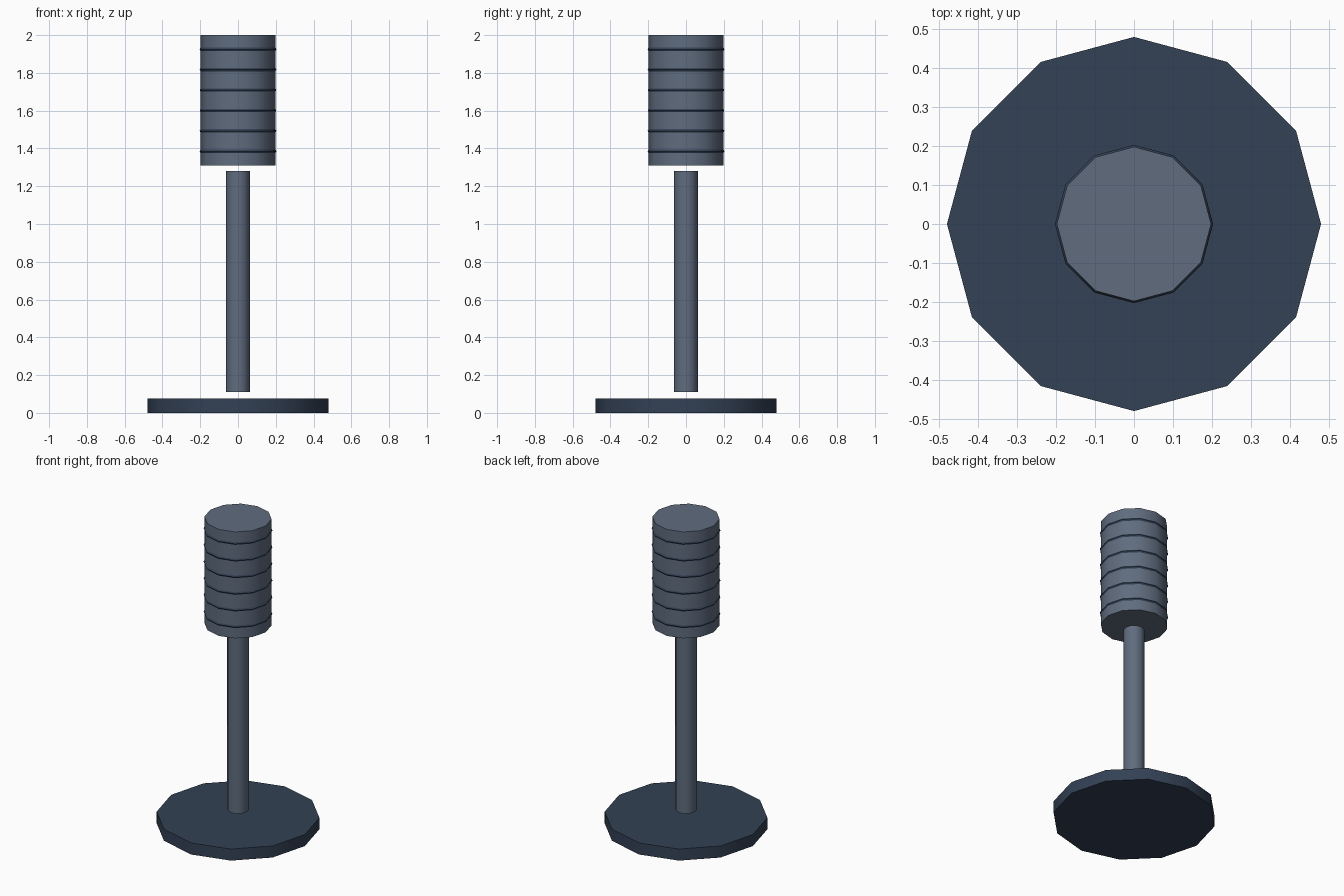
import bpy
from math import radians

if "Cube" in bpy.data.objects:
    bpy.data.objects.remove(bpy.data.objects["Cube"])


def material(name, rgb):
    m = bpy.data.materials.new(name)
    m.diffuse_color = (*rgb, 1)
    m.use_nodes = True
    m.node_tree.nodes["Principled BSDF"].inputs["Base Color"].default_value = m.diffuse_color
    return m


dark = material("dark_slate", (0.033, 0.053, 0.091))
light = material("light_slate", (0.115, 0.150, 0.210))


def finish(name, mat):
    ob = bpy.context.object
    ob.name = name
    ob.data.materials.append(mat)
    bpy.ops.object.shade_smooth_by_angle(angle=radians(40))


def cylinder(name, radius, z0, z1, mat):
    bpy.ops.mesh.primitive_cylinder_add(vertices=12, radius=radius, depth=z1 - z0,
                                        location=(0, 0, (z0 + z1) / 2))
    finish(name, mat)


# Floor plate, pole and head, separated by small gaps
cylinder("base_plate", 0.48, 0.0, 0.075, dark)
cylinder("pole", 0.0635, 0.11, 1.28, light)
cylinder("head", 0.198, 1.31, 2.0, light)

# Thin bands around the head
for i in range(6):
    bpy.ops.mesh.primitive_torus_add(major_segments=12, minor_segments=6,
                                     major_radius=0.193, minor_radius=0.010,
                                     location=(0, 0, 1.385 + 0.108 * i))
    finish(f"head_ring_{i + 1}", dark)
